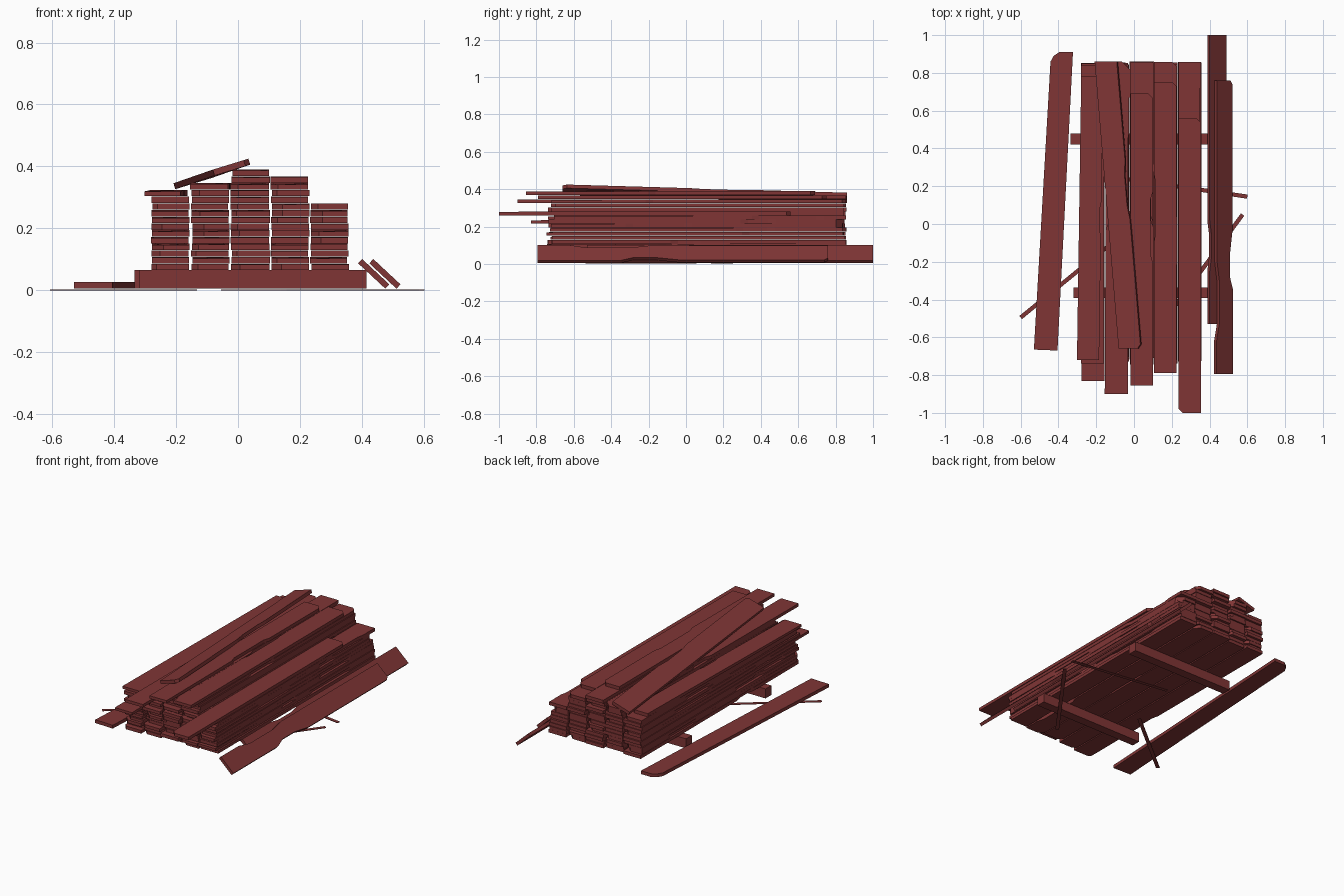
import bpy, bmesh, math, random
from mathutils import Vector

if "Cube" in bpy.data.objects:
    bpy.data.objects.remove(bpy.data.objects["Cube"])

random.seed(7)
wood = bpy.data.materials.new("red_brown_wood")
wood.diffuse_color = (0.215, 0.036, 0.036, 1)
wood.use_nodes = True
wood.node_tree.nodes["Principled BSDF"].inputs["Base Color"].default_value = wood.diffuse_color


def slab(name, outline, thick, place=lambda v: v):
    """Extrude a flat outline upward, then move every vertex with place()."""
    bm = bmesh.new()
    face = bm.faces.new([bm.verts.new((x, y, 0)) for x, y in outline])
    ext = bmesh.ops.extrude_face_region(bm, geom=[face])["geom"]
    for v in ext:
        if isinstance(v, bmesh.types.BMVert):
            v.co.z += thick
    for v in bm.verts:
        v.co = place(v.co.copy())
    bmesh.ops.recalc_face_normals(bm, faces=bm.faces)
    me = bpy.data.meshes.new(name)
    bm.to_mesh(me)
    bm.free()
    me.materials.append(wood)
    ob = bpy.data.objects.new(name, me)
    bpy.context.collection.objects.link(ob)
    return ob


def worn_edge(x, side, y0, y1):
    """One long side of a board, with a shallow chipped stretch."""
    if random.random() < 0.45:
        return [(x, y0), (x, y1)]
    a = random.uniform(y0 + 0.1, y1 - 0.5)
    b = a + random.uniform(0.15, 0.4)
    d = side * random.uniform(0.005, 0.016)
    return [(x, y0), (x, a), (x - d, a + 0.04), (x - d, b - 0.04), (x, b), (x, y1)]


def board(name, x0, x1, y0, y1, z, skew=0.0, thick=0.0205):
    right = worn_edge(x1, 1, y0, y1)
    left = worn_edge(x0, -1, y0, y1)
    # Clip one of the end corners on some boards
    c = random.uniform(0.015, 0.04)
    if random.random() < 0.3:
        right[-1:] = [(x1, y1 - c), (x1 - c, y1)]
    if random.random() < 0.3:
        left[:1] = [(x0 + c, y0), (x0, y0 + c)]
    sag = random.uniform(0, 0.005)

    def place(v):
        v.x += skew * (v.y - y0)
        # Thin the front ends a little
        if v.z > 0 and v.y < y0 + 0.05:
            v.z -= sag
        v.z += z
        return v
    return slab(name, right + left[::-1], thick, place)


# Stacked boards: x range, count, and special boards (level from top: x0, x1, y0, y1, skew)
BASE, STEP = 0.065, 0.0217
columns = [
    (-0.278, -0.157, 12, {0: (-0.302, -0.185, -0.72, 0.78, 0.015), 4: (-0.278, -0.157, -0.83, 0.84, 0)}),
    (-0.150, -0.030, 13, {0: (-0.155, -0.033, -0.90, 0.86, 0.005)}),
    (-0.022, 0.102, 15, {0: (-0.018, 0.100, -0.855, 0.69, 0)}),
    (0.107, 0.228, 14, {0: (0.105, 0.226, -0.79, 0.75, 0)}),
    (0.235, 0.355, 10, {0: (0.235, 0.355, -1.0, 0.56, 0)}),
]
for ci, (x0, x1, count, special) in enumerate(columns):
    for i in range(count):
        z = BASE + i * STEP
        name = f"stack_board_{ci + 1}_{i + 1}"
        if count - 1 - i in special:
            a, b, y0, y1, skew = special[count - 1 - i]
            board(name, a, b, y0, y1, z, skew)
        else:
            j = random.uniform(-0.003, 0.003)
            board(name, x0 + j, x1 + j, random.uniform(-0.745, -0.70),
                  random.uniform(0.83, 0.86), z)


def rect(x0, x1, y0, y1):
    return [(x0, y0), (x1, y0), (x1, y1), (x0, y1)]


def lift(h):
    return lambda v: v + Vector((0, 0, h))


# Bearers under the stack
slab("rear_bearer", rect(-0.335, 0.39, 0.42, 0.478), 0.06, lift(0.005))
slab("front_bearer", rect(-0.32, 0.415, -0.392, -0.335), 0.06, lift(0.005))

# Loose board on the ground
slab("ground_board", [(-0.53, -0.665), (-0.405, -0.67), (-0.323, 0.91),
                      (-0.395, 0.91), (-0.425, 0.89), (-0.442, 0.86)], 0.021, lift(0.005))


def leaning(x_top):
    """Outline x runs down the sloping face from the upper edge."""
    s = math.radians(43)
    def place(v):
        return Vector((x_top + v.x * math.cos(s) + v.z * math.sin(s), v.y,
                       0.087 - v.x * math.sin(s) + v.z * math.cos(s)))
    return place


# Boards leaning at the right side
slab("inner_leaning_board", [(0, -0.53), (0.12, -0.53), (0.12, 1.0), (0, 1.0),
                             (0, 0.02), (0.012, -0.05), (0.012, -0.18), (0, -0.25)],
     0.019, leaning(0.388))
slab("outer_leaning_board", [(0, -0.795), (0.12, -0.795), (0.12, -0.35), (0.097, -0.28),
                             (0.097, -0.16), (0.115, -0.04), (0.115, 0.74), (0.1, 0.76),
                             (0.004, 0.76), (0.004, -0.2), (0.02, -0.3), (0.02, -0.53),
                             (0, -0.62)], 0.019, leaning(0.424))

# Board lying askew on top: u runs across, v along
across = Vector((0.117, 0, 0.036))
start, end = Vector((-0.02, -0.66, 0.398)), Vector((-0.147, 0.86, 0.354))
up = across.cross(end - start).normalized()


def askew(v):
    return start.lerp(end, v.y) + across * v.x + up * (v.z - 0.01)


slab("askew_top_board", [(-0.5, 0), (0.35, 0), (0.5, 0.015), (0.5, 0.45), (0.42, 0.5),
                         (0.42, 0.6), (0.5, 0.66), (0.5, 1), (-0.5, 1)], 0.02, askew)

# Thin splinters on the ground
for i, (a, b) in enumerate([((-0.6, -0.495), (-0.14, -0.12)),
                            ((0.6, 0.145), (-0.054, 0.24)),
                            ((0.575, 0.05), (0.148, -0.53))]):
    a, b = Vector(a), Vector(b)
    n = (b - a).orthogonal().normalized() * 0.011
    slab(f"splinter_{i + 1}", [a - n, b - n, b + n, a + n], 0.003)
